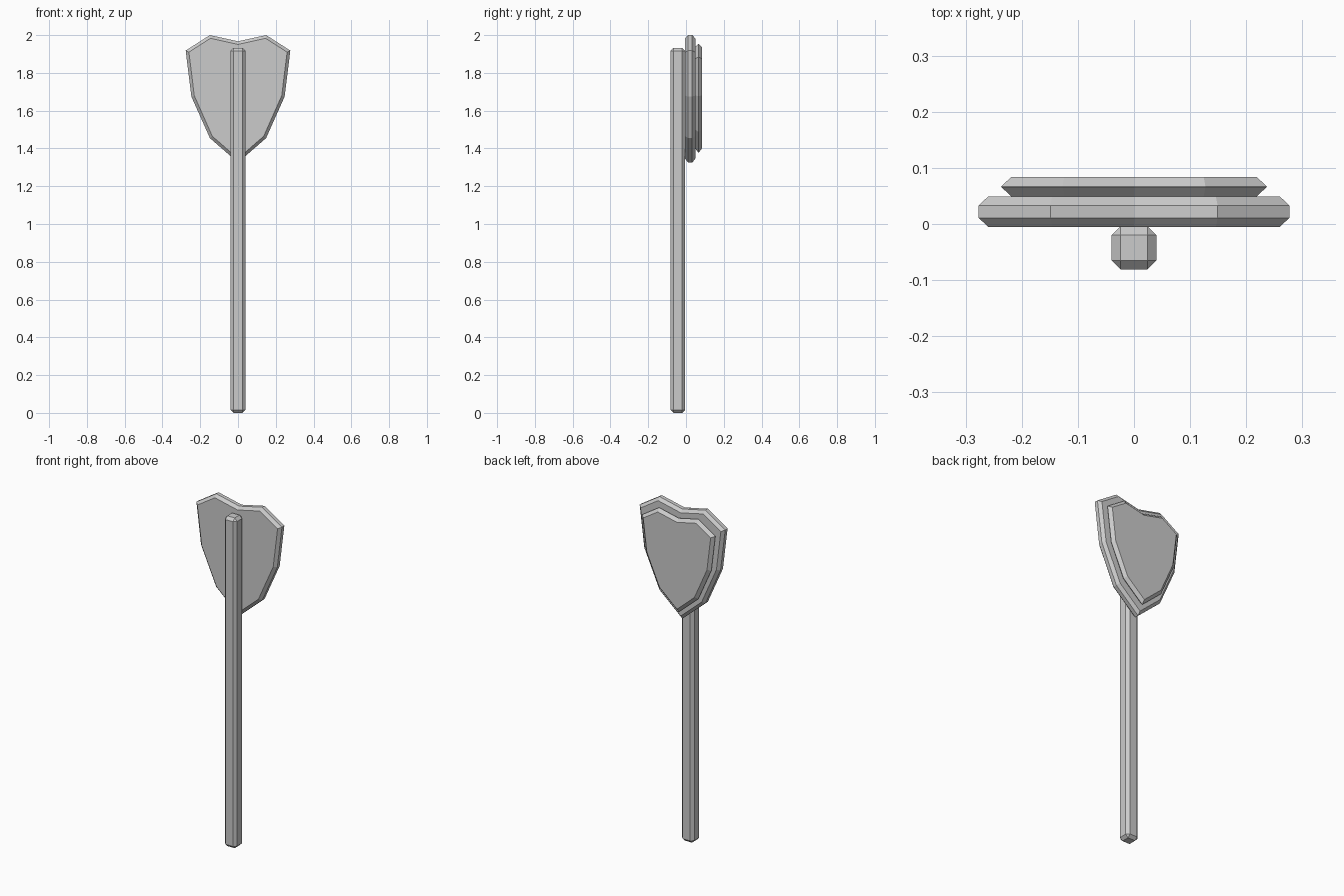
import bpy, bmesh

if "Cube" in bpy.data.objects:
    bpy.data.objects.remove(bpy.data.objects["Cube"])


def finish(name, bm):
    bmesh.ops.recalc_face_normals(bm, faces=bm.faces)
    mesh = bpy.data.meshes.new(name)
    bm.to_mesh(mesh)
    bm.free()
    obj = bpy.data.objects.new(name, mesh)
    bpy.context.collection.objects.link(obj)
    return obj


def chamfer(bm, edges, width):
    bmesh.ops.bevel(bm, geom=edges, offset=width, offset_type='OFFSET',
                    segments=1, profile=0.5, affect='EDGES', clamp_overlap=False)


def plate(name, outline, y0, y1, width):
    """Extruded outline with chamfered front and back rims."""
    bm = bmesh.new()
    front = bm.faces.new([bm.verts.new((x, y0, z)) for x, z in outline])
    geom = bmesh.ops.extrude_face_region(bm, geom=[front], use_keep_orig=True)["geom"]
    for v in geom:
        if isinstance(v, bmesh.types.BMVert):
            v.co.y = y1
    bmesh.ops.recalc_face_normals(bm, faces=bm.faces)
    rims = [e for e in bm.edges if abs(e.verts[0].co.y - e.verts[1].co.y) < 1e-5]
    chamfer(bm, rims, width)
    return finish(name, bm)


# Post: square bar with all edges chamfered
bm = bmesh.new()
bmesh.ops.create_cube(bm, size=1)
for v in bm.verts:
    v.co.x *= 0.08
    v.co.y = v.co.y * 0.077 - 0.0425
    v.co.z = (v.co.z + 0.5) * 1.933
chamfer(bm, bm.edges[:], 0.016)
finish("post", bm)

# Shield-shaped sign outline, right half mirrored to the left
half = [(0.149, 2.0), (0.277, 1.918), (0.247, 1.675), (0.149, 1.455)]
outline = [(0, 1.967)] + half + [(0, 1.325)] + [(-x, z) for x, z in reversed(half)]
plate("sign_board", outline, -0.005, 0.049, 0.016)

# Smaller backing panel, the same outline scaled down
k, zc = 0.855, 1.684
small = [(x * k, zc + (z - zc) * k) for x, z in outline]
plate("sign_panel", small, 0.049, 0.084, 0.0172)
